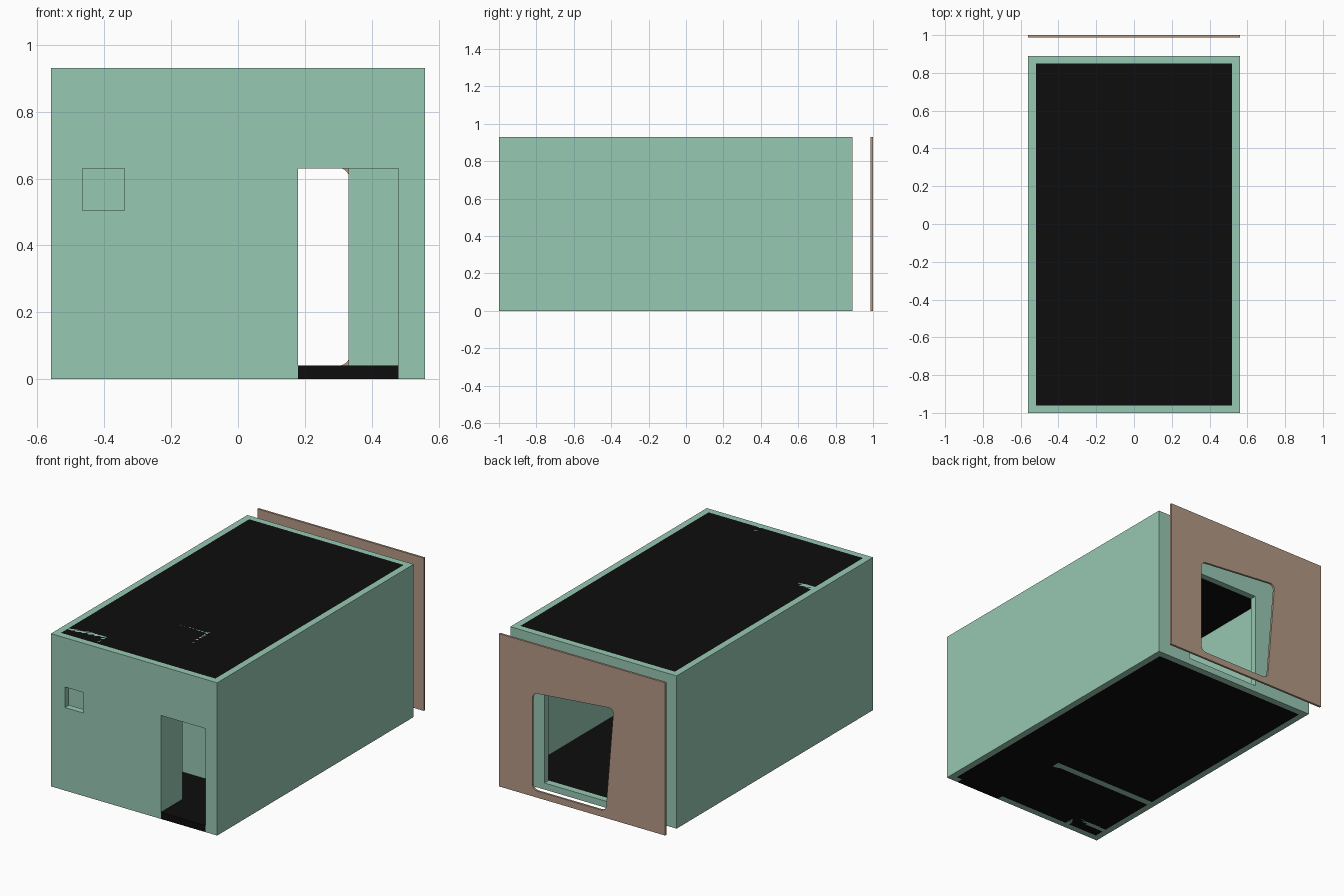
import bpy, bmesh

if "Cube" in bpy.data.objects:
    bpy.data.objects.remove(bpy.data.objects["Cube"])


def material(name, rgb):
    m = bpy.data.materials.new(name)
    m.diffuse_color = (*rgb, 1)
    m.use_nodes = True
    m.node_tree.nodes["Principled BSDF"].inputs["Base Color"].default_value = m.diffuse_color
    return m


GREEN = material("mint_plaster", (0.31, 0.58, 0.45))
BLACK = material("black_slab", (0.004, 0.004, 0.004))
BROWN = material("tan_board", (0.45, 0.32, 0.23))


def finish(name, bm, mat):
    bmesh.ops.recalc_face_normals(bm, faces=bm.faces)
    me = bpy.data.meshes.new(name)
    bm.to_mesh(me)
    bm.free()
    ob = bpy.data.objects.new(name, me)
    bpy.context.collection.objects.link(ob)
    if mat:
        me.materials.append(mat)
    return ob


def prism(name, pts, direction, mat=None, radius=0):
    """Extrude a planar outline; optionally round its corners."""
    bm = bmesh.new()
    face = bm.faces.new([bm.verts.new(p) for p in pts])
    if radius:
        bmesh.ops.bevel(bm, geom=bm.verts[:], offset=radius, segments=6,
                        profile=0.5, affect='VERTICES')
    ext = bmesh.ops.extrude_face_region(bm, geom=bm.faces[:])
    bmesh.ops.translate(bm, vec=direction,
                        verts=[v for v in ext["geom"] if isinstance(v, bmesh.types.BMVert)])
    return finish(name, bm, mat)


def box(name, x, y, z, mat=None):
    pts = [(x[0], y[0], z[0]), (x[1], y[0], z[0]), (x[1], y[1], z[0]), (x[0], y[1], z[0])]
    return prism(name, pts, (0, 0, z[1] - z[0]), mat)


def cut(ob, *cutters):
    """Subtract each cutter, bake the result and delete the cutters."""
    for c in cutters:
        m = ob.modifiers.new("cut", 'BOOLEAN')
        m.operation, m.solver, m.object = 'DIFFERENCE', 'EXACT', c
        c.hide_render = True
    dg = bpy.context.evaluated_depsgraph_get()
    me = bpy.data.meshes.new_from_object(ob.evaluated_get(dg))
    ob.modifiers.clear()
    ob.data = me
    for c in cutters:
        bpy.data.objects.remove(c)


W, T, H = 0.56, 0.04, 0.93          # half width, wall thickness, height
FRONT, BACK = -1.0, 0.89
IN_X, IN_Y = (-W + T, W - T), (FRONT + T, BACK - T)

# Outer walls with front door, small front window and rear opening
shell = box("outer_walls", (-W, W), (FRONT, BACK), (0, H), GREEN)
cut(shell,
    box("cavity", IN_X, IN_Y, (-0.1, 1.1)),
    box("door_cutter", (0.18, 0.48), (-1.1, -0.94), (-0.1, 0.63)),
    box("window_cutter", (-0.465, -0.34), (-1.1, -0.94), (0.505, 0.63)),
    box("rear_cutter", (-0.16, 0.33), (0.8, 0.95), (0.04, 0.63)))

# Floor, door threshold and roof slab
box("floor", IN_X, IN_Y, (0, T), BLACK)
box("door_threshold", (0.18, 0.48), (FRONT, FRONT + T), (0, T), BLACK)
box("roof_slab", IN_X, IN_Y, (H - T, H), BLACK)


# L-shaped partitions enclosing the front left corner
def partition(name, x, y):
    x0, y0 = IN_X[0], IN_Y[0]
    pts = [(x0, y, 0), (x, y, 0), (x, y0, 0), (x - T, y0, 0), (x - T, y - T, 0), (x0, y - T, 0)]
    return prism(name, pts, (0, 0, H), GREEN)


room = partition("inner_room_walls", 0.18, -0.46)
cut(room, box("inner_door_cutter", (0.1, 0.25), (-0.79, -0.51), (-0.1, 0.63)))
partition("corner_shaft_walls", -0.28, -0.86)

# Rear board with a rounded, slanted opening
board = box("rear_board", (-W, W), (0.987, 1.0), (0, H), BROWN)
outline = [(0.335, 0.04), (0.335, 0.63), (-0.213, 0.68), (-0.16, 0.04)]
cut(board, prism("board_cutter", [(x, 0.9, z) for x, z in outline], (0, 0.2, 0), radius=0.035))
